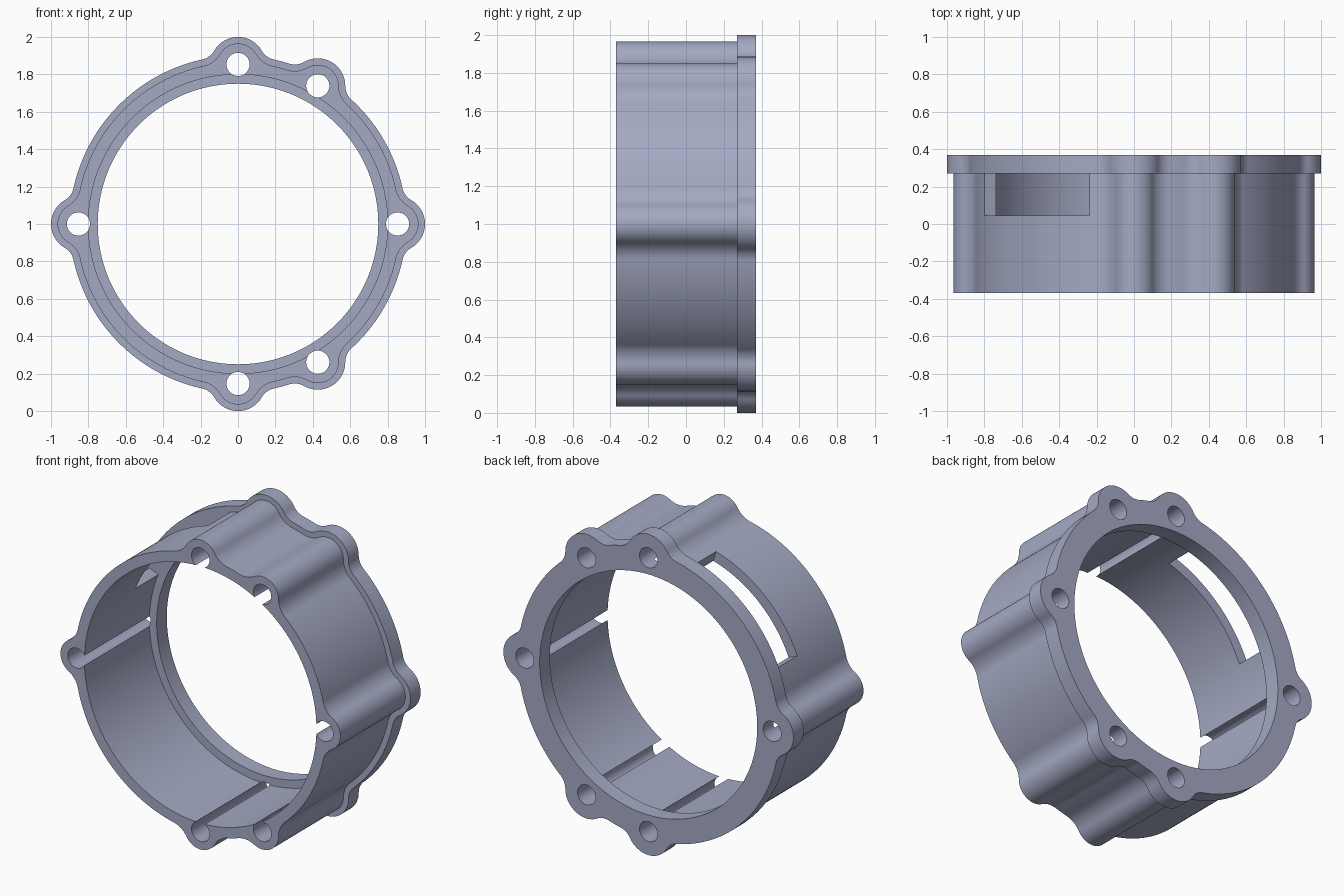
import bpy
import bmesh
from math import sin, cos, pi, radians, sqrt, acos, atan2

cube = bpy.data.objects.get("Cube")
if cube:
    bpy.data.objects.remove(cube, do_unlink=True)

FRONT, STEP, BACK = -0.37, 0.27, 0.37   # depths along y
BOLT_CIRCLE = 0.853
LOBES = [radians(a) for a in (0, 60, 90, 180, 270, 300)]

metal = bpy.data.materials.new("blue_grey_metal")
metal.use_nodes = True
colour = (0.37, 0.40, 0.55, 1)
metal.diffuse_color = colour
metal.node_tree.nodes["Principled BSDF"].inputs["Base Color"].default_value = colour


def prism(name, outline, y0, y1):
    """Extrude an outline in the x-z plane from y0 to y1."""
    bm = bmesh.new()
    face = bm.faces.new([bm.verts.new((x, y0, 1 + z)) for x, z in outline])
    moved = bmesh.ops.extrude_face_region(bm, geom=[face])["geom"]
    verts = [v for v in moved if isinstance(v, bmesh.types.BMVert)]
    bmesh.ops.translate(bm, verts=verts, vec=(0, y1 - y0, 0))
    bmesh.ops.recalc_face_normals(bm, faces=bm.faces)
    mesh = bpy.data.meshes.new(name)
    bm.to_mesh(mesh)
    bm.free()
    mesh.materials.append(metal)
    obj = bpy.data.objects.new(name, mesh)
    bpy.context.collection.objects.link(obj)
    return obj


def arc(radius, start, end, count, cx=0, cz=0):
    return [(cx + radius * cos(start + (end - start) * i / count),
             cz + radius * sin(start + (end - start) * i / count))
            for i in range(count + 1)]


def circle(radius, count, cx=0, cz=0):
    return arc(radius, 0, 2 * pi, count, cx, cz)[:-1]


def lobed_outline(ring, lobe, fillet, count=900):
    """Ring with round bolt lobes blended in by concave fillets."""
    c, d, e = BOLT_CIRCLE, ring + fillet, lobe + fillet
    blend = acos((c * c + d * d - e * e) / (2 * c * d))
    tx = c + (d * cos(blend) - c) * lobe / e
    tz = d * sin(blend) * lobe / e
    lobe_end = atan2(tz, tx)
    points = []
    for i in range(count):
        a = 2 * pi * i / count
        t = min(abs((a - b + pi) % (2 * pi) - pi) for b in LOBES)
        if t < lobe_end:
            r = c * cos(t) + sqrt(lobe ** 2 - (c * sin(t)) ** 2)
        elif t < blend:
            u = blend - t
            r = d * cos(u) - sqrt(fillet ** 2 - (d * sin(u)) ** 2)
        else:
            r = ring
        points.append((r * cos(a), r * sin(a)))
    return points


def combine(target, other, operation):
    mod = target.modifiers.new(operation.lower(), 'BOOLEAN')
    mod.operation, mod.solver, mod.object = operation, 'EXACT', other
    bpy.context.view_layer.objects.active = target
    bpy.ops.object.modifier_apply(modifier=mod.name)
    bpy.data.objects.remove(other, do_unlink=True)


# Lobed body and the wider rear flange
housing = prism("housing_ring", lobed_outline(0.865, 0.112, 0.135), FRONT, STEP + 0.05)
flange = prism("rear_flange", lobed_outline(0.90, 0.147, 0.10), STEP, BACK)
combine(housing, flange, 'UNION')

# Stepped bore: wide through the body, narrower at the flange
combine(housing, prism("flange_bore", circle(0.75, 180), FRONT - 0.1, BACK + 0.1), 'DIFFERENCE')
combine(housing, prism("body_bore", circle(0.80, 180), FRONT - 0.1, STEP), 'DIFFERENCE')

# Bolt holes, opening into the body bore as narrow slits
for angle in LOBES:
    hole = circle(0.062, 40, BOLT_CIRCLE * cos(angle), BOLT_CIRCLE * sin(angle))
    combine(housing, prism("bolt_hole", hole, FRONT - 0.1, BACK + 0.1), 'DIFFERENCE')

# Curved window in the upper side wall, against the flange
a0, a1 = radians(106), radians(157.5)
window = arc(0.77, a0, a1, 40) + arc(0.96, a1, a0, 40)
combine(housing, prism("side_window", window, 0.045, STEP), 'DIFFERENCE')

# Smooth curves with crisp rims
bpy.ops.object.select_all(action='DESELECT')
housing.select_set(True)
bpy.context.view_layer.objects.active = housing
bpy.ops.object.shade_smooth_by_angle(angle=radians(30))
